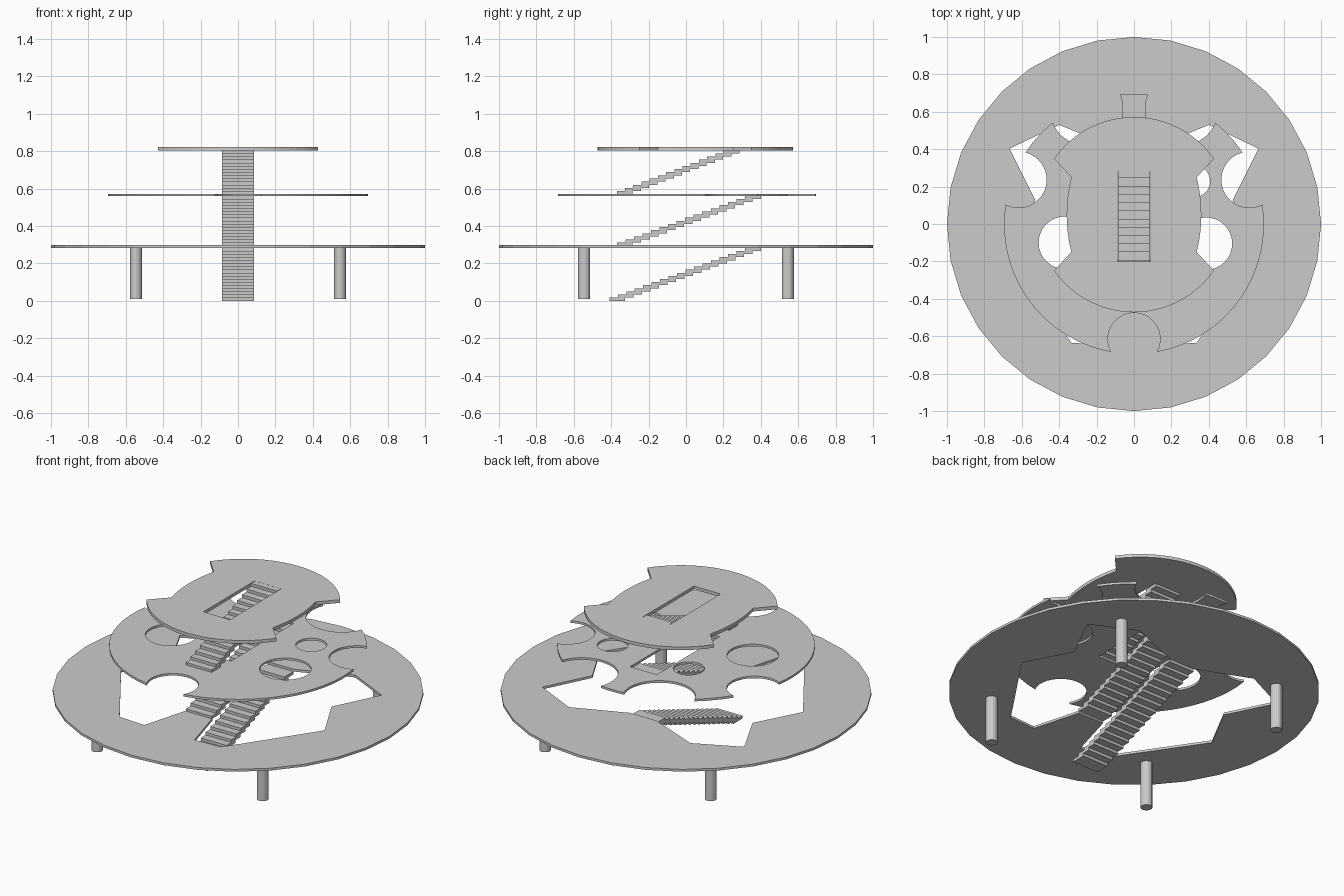
import bpy, bmesh
from math import sin, cos, acos, atan2, pi, radians

if "Cube" in bpy.data.objects:
    bpy.data.objects.remove(bpy.data.objects["Cube"])


def arc(cx, cy, r, a0, a1, n):
    """Points along a circular arc, angles in radians."""
    return [(cx + r * cos(a0 + (a1 - a0) * i / n),
             cy + r * sin(a0 + (a1 - a0) * i / n)) for i in range(n + 1)]


def circle(cx, cy, r, n=32):
    return arc(cx, cy, r, 0, 2 * pi, n)[:-1]


def rect(x, y0, y1):
    return [(-x, y0), (x, y0), (x, y1), (-x, y1)]


def finish(name, bm):
    bmesh.ops.recalc_face_normals(bm, faces=bm.faces)
    me = bpy.data.meshes.new(name)
    bm.to_mesh(me)
    bm.free()
    ob = bpy.data.objects.new(name, me)
    bpy.context.collection.objects.link(ob)
    return ob


def plate(name, z0, z1, loops):
    """Flat plate: first loop is the outline, the others are holes."""
    cu = bpy.data.curves.new(name + "_profile", 'CURVE')
    cu.dimensions = '2D'
    cu.fill_mode = 'BOTH'
    cu.extrude = (z1 - z0) / 2
    for pts in loops:
        sp = cu.splines.new('POLY')
        sp.points.add(len(pts) - 1)
        for p, (x, y) in zip(sp.points, pts):
            p.co = (x, y, 0, 1)
        sp.use_cyclic_u = True
    tmp = bpy.data.objects.new(name + "_profile", cu)
    bpy.context.collection.objects.link(tmp)
    bpy.context.view_layer.update()
    me = bpy.data.meshes.new_from_object(
        tmp.evaluated_get(bpy.context.evaluated_depsgraph_get()))
    bpy.data.objects.remove(tmp)
    bm = bmesh.new()
    bm.from_mesh(me)
    bpy.data.meshes.remove(me)
    bmesh.ops.remove_doubles(bm, verts=bm.verts, dist=1e-5)
    bmesh.ops.translate(bm, verts=bm.verts, vec=(0, 0, (z0 + z1) / 2))
    for f in bm.faces:
        f.smooth = False
    return finish(name, bm)


def stairs(name, y0, y1, z0, z1, n, depth, half=0.085):
    """Flight of overlapping slab treads climbing towards +y."""
    bm = bmesh.new()
    rise = (z1 - z0) / n
    pitch = (y1 - y0 - depth) / (n - 1)
    for i in range(n):
        vs = bmesh.ops.create_cube(bm, size=1)['verts']
        bmesh.ops.scale(bm, verts=vs, vec=(2 * half, depth, rise))
        bmesh.ops.translate(bm, verts=vs, vec=(
            0, y0 + depth / 2 + i * pitch, z0 + (i + 0.5) * rise))
    return finish(name, bm)


# Lower deck: 32-sided disc with a mirrored angular opening
right = [(0.085, -0.36), (0.165, -0.645), (0.335, -0.635), (0.67, -0.143),
         (0.527, 0.127), (0.665, 0.403), (0.40, 0.53), (0.085, 0.40)]
opening = right + [(-x, y) for x, y in reversed(right)]
plate("lower_deck", 0.283, 0.297, [circle(0, 0, 1.0, 32), opening])

# Middle deck: round rim with scallops (angle, distance, radius) and holes
R = 0.695
scallops = [(-90, 0.615, 0.14), (21, 0.661, 0.15), (67.5, 0.666, 0.195),
            (112.5, 0.666, 0.195), (159, 0.661, 0.15)]
outline = []
for i, (deg, d, r) in enumerate(scallops):
    a = radians(deg)
    phi = acos((R * R + d * d - r * r) / (2 * R * d))
    psi = atan2(R * sin(phi), R * cos(phi) - d)
    outline += arc(d * cos(a), d * sin(a), r, a - psi, a - 2 * pi + psi, 20)
    deg2, d2, r2 = scallops[(i + 1) % len(scallops)]
    a2 = radians(deg2) + (2 * pi if i == len(scallops) - 1 else 0)
    phi2 = acos((R * R + d2 * d2 - r2 * r2) / (2 * R * d2))
    n = max(3, int((a2 - phi2 - a - phi) / radians(5)))
    outline += arc(0, 0, R, a + phi, a2 - phi2, n)[1:-1]
plate("middle_deck", 0.559, 0.572, [
    outline, circle(0.385, -0.105, 0.14), circle(-0.37, -0.1, 0.14),
    circle(0.323, 0.228, 0.084), circle(-0.185, 0.237, 0.084),
    rect(0.088, -0.19, 0.40)])

# Upper deck: disc with stepped-in sides and a stair opening
c = radians(35)
side = atan2(0.2, 0.787)
upper = arc(0, 0.05, 0.522, c, pi - c, 24)
upper += arc(0.452, 0.05, 0.812, pi - side, pi + side, 8)
upper += arc(0, 0.05, 0.522, pi + c, 2 * pi - c, 24)
upper += arc(-0.452, 0.05, 0.812, -side, side, 8)
plate("upper_deck", 0.803, 0.822, [upper, rect(0.088, -0.20, 0.28)])

# Three flights of stairs
stairs("lower_stairs", -0.41, 0.40, 0.0, 0.283, 17, 0.085)
stairs("middle_stairs", -0.37, 0.40, 0.294, 0.561, 16, 0.085)
stairs("upper_stairs", -0.37, 0.33, 0.570, 0.8215, 15, 0.085)

# Four round legs
for name, x, y in [("front_left_leg", -1, -1), ("front_right_leg", 1, -1),
                   ("back_left_leg", -1, 1), ("back_right_leg", 1, 1)]:
    bm = bmesh.new()
    bmesh.ops.create_cone(bm, cap_ends=True, segments=14, radius1=0.032,
                          radius2=0.032, depth=0.275)
    bmesh.ops.translate(bm, verts=bm.verts,
                        vec=(0.545 * x, 0.545 * y, 0.1475))
    finish(name, bm)
